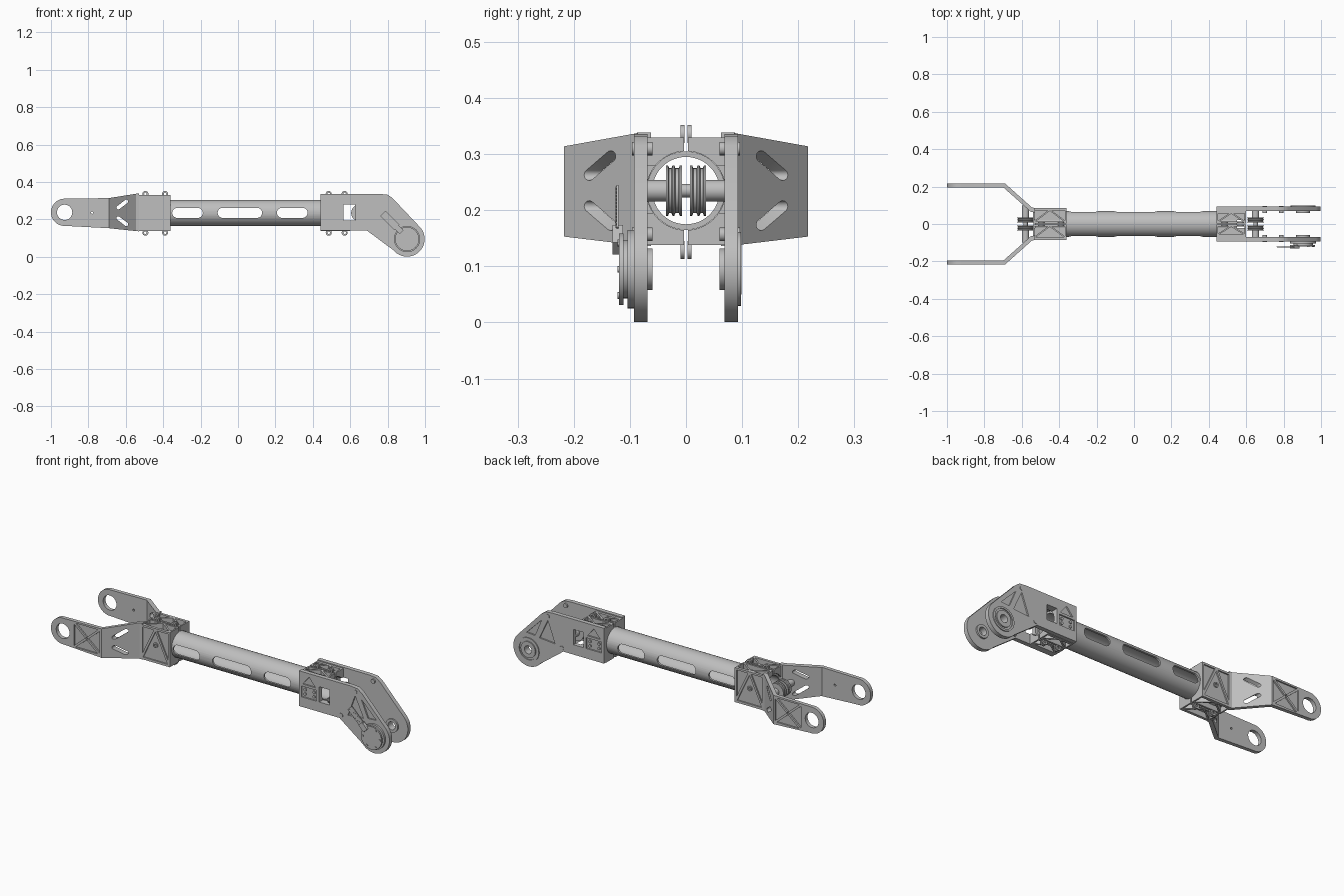
import bpy, bmesh, math
from mathutils import Vector

if "Cube" in bpy.data.objects:
    bpy.data.objects.remove(bpy.data.objects["Cube"], do_unlink=True)

GREY = bpy.data.materials.new("machined grey")
GREY.use_nodes = True
GREY.diffuse_color = (0.52, 0.52, 0.52, 1)
GREY.node_tree.nodes["Principled BSDF"].inputs["Base Color"].default_value = GREY.diffuse_color
MID = 0.235          # height of the tube axis
built = []


def finish(name, bm):
    bmesh.ops.recalc_face_normals(bm, faces=bm.faces)
    me = bpy.data.meshes.new(name)
    bm.to_mesh(me)
    bm.free()
    me.materials.append(GREY)
    ob = bpy.data.objects.new(name, me)
    bpy.context.collection.objects.link(ob)
    built.append(ob)
    return ob


def prism(name, polys, axis, lo, hi):
    """Extrude flat outlines along an axis."""
    place = {"x": lambda a, b, t: (t, a, b),
             "y": lambda a, b, t: (a, t, b),
             "z": lambda a, b, t: (a, b, t)}[axis]
    bm = bmesh.new()
    for poly in polys:
        ends = [[bm.verts.new(place(a, b, t)) for a, b in poly] for t in (lo, hi)]
        bm.faces.new(ends[0])
        bm.faces.new(ends[1])
        n = len(poly)
        for i in range(n):
            j = (i + 1) % n
            bm.faces.new((ends[0][i], ends[0][j], ends[1][j], ends[1][i]))
    return finish(name, bm)


def lathe(name, profile, x, z, steps=32):
    """Turn a closed (radius, y) profile about an axis along y."""
    bm = bmesh.new()
    vs = [bm.verts.new((x + r, y, z)) for r, y in profile]
    es = [bm.edges.new((vs[i - 1], vs[i])) for i in range(len(vs))]
    bmesh.ops.spin(bm, geom=vs + es, cent=(x, 0, z), axis=(0, 1, 0),
                   angle=math.tau, steps=steps, use_merge=True)
    bmesh.ops.remove_doubles(bm, verts=bm.verts, dist=1e-5)
    return finish(name, bm)


def ring(name, x, z, r0, r1, y0, y1):
    return lathe(name, [(r0, y0), (r1, y0), (r1, y1), (r0, y1)], x, z)


def boolean(ob, cutter, op="DIFFERENCE"):
    cutter.hide_render = True
    mod = ob.modifiers.new("cut", "BOOLEAN")
    mod.operation, mod.solver, mod.object = op, "EXACT", cutter
    dg = bpy.context.evaluated_depsgraph_get()
    me = bpy.data.meshes.new_from_object(ob.evaluated_get(dg))
    ob.modifiers.clear()
    ob.data = me
    built.remove(cutter)
    bpy.data.objects.remove(cutter, do_unlink=True)


def cut(ob, polys, axis, lo, hi):
    boolean(ob, prism("cutter", polys, axis, lo, hi))


def arc(c, r, a0, a1, n=24):
    return [(c[0] + r * math.cos(math.radians(a0 + (a1 - a0) * i / n)),
             c[1] + r * math.sin(math.radians(a0 + (a1 - a0) * i / n))) for i in range(n + 1)]


def circle(x, z, r, n=32):
    return arc((x, z), r, 0, 360, n)[:-1]


def rect(x0, x1, z0, z1):
    return [(x0, z0), (x1, z0), (x1, z1), (x0, z1)]


def capsule(p, q, r):
    a = math.degrees(math.atan2(q[1] - p[1], q[0] - p[0]))
    return arc(q, r, a - 90, a + 90, 10) + arc(p, r, a + 90, a + 270, 10)


def bar(p, q, half):
    """Rectangle running from p to q."""
    d = (q - p).normalized()
    w = Vector((-d.y, d.x)) * half
    return [tuple(v) for v in (p - w, q - w, q + w, p + w)]


def inset(tri, d):
    """Shrink a triangle so ribs of width 2d stay between neighbours."""
    p = [Vector(t) for t in tri]
    e = [(p[1] - p[2]).length, (p[2] - p[0]).length, (p[0] - p[1]).length]
    mid = sum((v * w for v, w in zip(p, e)), Vector((0, 0))) / sum(e)
    area = abs((p[1] - p[0]).cross(p[2] - p[0])) / 2
    k = 1 - d * sum(e) / (2 * area)
    return [tuple(mid + (v - mid) * k) for v in p]


def cross_truss(x0, x1, z0, z1, d):
    c = ((x0 + x1) / 2, (z0 + z1) / 2)
    k = rect(x0, x1, z0, z1)
    return [inset((k[i - 1], k[i], c), d) for i in range(4)]


def peak_truss(x0, x1, z0, z1, d):
    m = (x0 + x1) / 2
    return [inset(t, d) for t in (((x0, z0), (x1, z0), (m, z1)),
                                  ((x0, z0), (m, z1), (x0, z1)),
                                  ((x1, z0), (x1, z1), (m, z1)))]


# Slotted hollow tube
tube = prism("tube", [circle(0, MID, 0.07, 48)], "x", -0.53, 0.55)
cut(tube, [circle(0, MID, 0.06, 48)], "x", -0.7, 0.7)
cut(tube, [capsule((c - h, MID), (c + h, MID), 0.027)
           for c, h in ((-0.27, 0.055), (0.01, 0.092), (0.29, 0.055))], "y", -0.2, 0.2)


def clamp_half(name, s, x0, x1, width):
    """One half of a split clamp, with ribbed top and bottom and bolt lugs."""
    ob = prism(name, [rect(x0, x1, 0.138, 0.33)], "y", *sorted((s * 0.004, s * width)))
    cut(ob, [circle(0, MID, 0.0705, 48)], "x", x0 - 0.1, x1 + 0.1)
    edge = sorted((s * 0.010, s * (width - 0.011)))
    pockets = peak_truss(x0 + 0.004, x1 - 0.004, *edge, 0.004)
    cut(ob, pockets, "z", 0.302, 0.4)
    cut(ob, pockets, "z", 0.1, 0.168)
    for x in (x0 + 0.045, x1 - 0.03):
        for z in (0.336, 0.129):
            ring(name + "_lug", x, z, 0.007, 0.016, s * 0.003, s * 0.01)
    return ob


joint = (0.904, 0.095)
eye = (-0.927, 0.238)
for s, side in ((-1, "right"), (1, "left")):
    def span(a, b):
        return sorted((s * a, s * b))

    # Fork clamp with ribbed side faces
    clamp = clamp_half(side + "_fork_clamp", s, -0.54, -0.36, 0.086)
    cut(clamp, peak_truss(-0.535, -0.365, 0.145, 0.325, 0.006), "y", *span(0.079, 0.2))
    ring(side + "_clamp_boss", -0.45, 0.235, 0.007, 0.014, s * 0.074, s * 0.085)

    # Splayed fork arm: plan outline trimmed by the side outline
    plan = [(-0.53, 0.086), (-0.545, 0.088), (-0.69, 0.217), (-1.02, 0.217),
            (-1.02, 0.196), (-0.699, 0.196), (-0.55, 0.064), (-0.53, 0.062)]
    fork = prism(side + "_fork_arm", [[(x, s * y) for x, y in plan]], "z", 0.1, 0.4)
    outline = [(-0.5, 0.34), (-0.54, 0.338), (-0.69, 0.314)] + arc(eye, 0.073, 85, 275) \
        + [(-0.69, 0.153), (-0.54, 0.137), (-0.5, 0.135)]
    boolean(fork, prism("cutter", [outline], "y", *span(0.01, 0.3)), "INTERSECT")
    cut(fork, [circle(*eye, 0.041),
               capsule((-0.64, 0.263), (-0.597, 0.296), 0.010),
               capsule((-0.64, 0.207), (-0.597, 0.174), 0.010),
               circle(-0.78, 0.236, 0.006, 12)], "y", *span(0.01, 0.3))
    cut(fork, cross_truss(-0.865, -0.695, 0.163, 0.309, 0.006), "y", *span(0.209, 0.3))

    # Wrist clamp
    wrist = clamp_half(side + "_wrist_clamp", s, 0.44, 0.60, 0.07)
    cut(wrist, [rect(0.565, 0.625, 0.195, 0.28)], "y", *span(0.01, 0.2))

    # Bent wrist plate with window and ribbed pockets
    shape = [(0.44, 0.14), (0.69, 0.14)] + arc(joint, 0.094, -140, 43) \
        + [(0.825, 0.315), (0.80, 0.332), (0.76, 0.336), (0.44, 0.336)]
    plate = prism(side + "_wrist_plate", [shape], "y", *span(0.069, 0.093))
    cut(plate, [rect(0.565, 0.628, 0.195, 0.28), circle(*joint, 0.028)], "y", *span(0.03, 0.2))
    cut(plate, [rect(0.455, 0.55, 0.195, 0.255), inset(((0.45, 0.262), (0.555, 0.262), (0.5025, 0.325)), 0.006),
                inset(((0.785, 0.31), (0.73, 0.16), (0.85, 0.17)), 0.008),
                inset(((0.80, 0.315), (0.86, 0.175), (0.935, 0.18)), 0.008)], "y", *span(0.085, 0.2))
    prism(side + "_wrist_screws", [circle(x, z, 0.008, 12) for x in (0.475, 0.53) for z in (0.213, 0.238)],
          "y", *span(0.075, 0.091))
    prism(side + "_plate_bolts", [circle(0.787, 0.31, 0.012, 16), circle(0.70, 0.157, 0.012, 16)],
          "y", *span(0.06, 0.096))

    # Bearing rims on both faces of the wrist joint
    ring(side + "_inner_bearing", *joint, 0.022, 0.037, s * 0.06, s * 0.085)
    ring(side + "_outer_bearing", *joint, 0.022, 0.045, s * 0.085, s * 0.099)
    ring(side + "_outer_rim", *joint, 0.055, 0.066, s * 0.09, s * 0.098)

    # Twin-groove pulleys at both ends
    profile = [(0.01, 0.007), (0.045, 0.007), (0.045, 0.011), (0.040, 0.013), (0.040, 0.019),
               (0.045, 0.021), (0.045, 0.024), (0.040, 0.026), (0.040, 0.030), (0.045, 0.032),
               (0.045, 0.036), (0.01, 0.036)]
    for x, end, reach in ((-0.58, "fork", 0.1), (0.65, "wrist", 0.075)):
        lathe(f"{side}_{end}_pulley", [(r, s * y) for r, y in profile], x, MID)
        prism(f"{side}_{end}_axle_boss", [circle(x, MID, 0.019)], "y", *span(0.036, reach))

for x, end in ((-0.58, "fork"), (0.65, "wrist")):
    prism(end + "_axle", [circle(x, MID, 0.012)], "y", -0.07, 0.07)

# Drive hub stacked on the right wrist joint
prism("hub_base", [circle(*joint, 0.07, 40)], "y", -0.104, -0.092)
prism("hub_core", [circle(*joint, 0.052, 40)], "y", -0.112, -0.103)
prism("hub_cover", [circle(*joint, 0.064, 40)], "y", -0.119, -0.111)
prism("hub_screws", [circle(*p, 0.006, 12) for p in arc(joint, 0.054, 0, 300, 5)], "y", -0.122, -0.118)

# Slanted thin connector board with fine ribs, plugged in beside the hub
a, b = Vector((0.775, 0.232)), Vector((0.85, 0.157))
step = (b - a) / 12
prism("connector_board", [bar(a, b, 0.019)], "y", -0.1235, -0.1205)
prism("connector_ribs", [bar(a + step * (i + 0.25), a + step * (i + 0.75), 0.017) for i in range(12)],
      "y", -0.126, -0.123)
prism("connector_plug", [bar(b - step, b + step * 4, 0.015)], "y", -0.131, -0.112)

# Smooth the round surfaces while keeping edges crisp
bpy.ops.object.select_all(action="DESELECT")
for ob in built:
    ob.select_set(True)
bpy.context.view_layer.objects.active = tube
bpy.ops.object.shade_smooth_by_angle(angle=math.radians(30))
